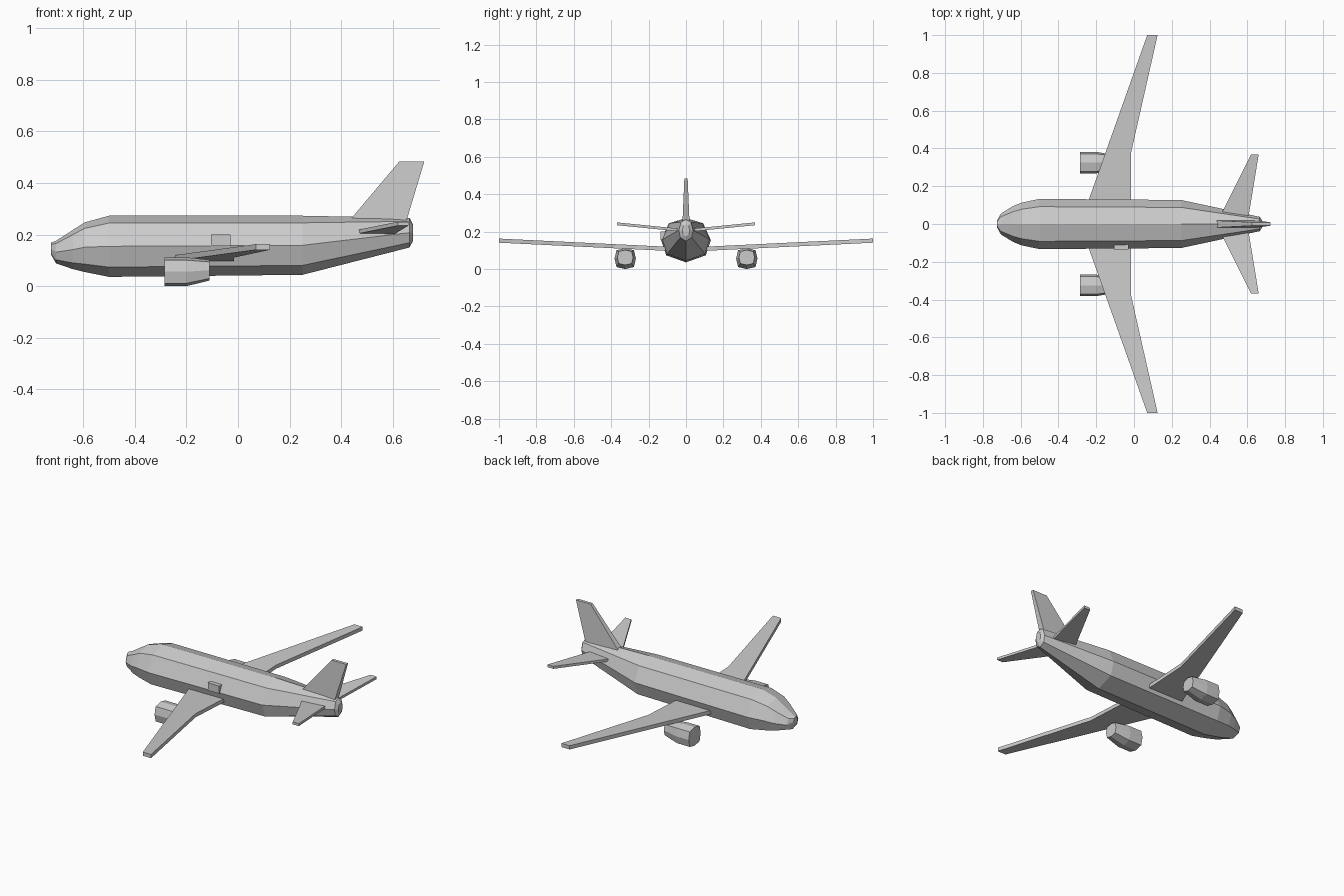
import bpy, bmesh

if "Cube" in bpy.data.objects:
    bpy.data.objects.remove(bpy.data.objects["Cube"])

grey = bpy.data.materials.new("light_grey")
grey.diffuse_color = (0.6, 0.6, 0.6, 1)
grey.use_nodes = True
grey.node_tree.nodes["Principled BSDF"].inputs["Base Color"].default_value = grey.diffuse_color


def skin(name, rings):
    """Bridge a list of equal-length point rings and cap both ends."""
    bm = bmesh.new()
    loops = [[bm.verts.new(p) for p in ring] for ring in rings]
    n = len(loops[0])
    for a, b in zip(loops, loops[1:]):
        for i in range(n):
            j = (i + 1) % n
            bm.faces.new((a[i], a[j], b[j], b[i]))
    bm.faces.new(loops[0])
    bm.faces.new(loops[-1])
    bmesh.ops.recalc_face_normals(bm, faces=bm.faces)
    mesh = bpy.data.meshes.new(name)
    bm.to_mesh(mesh)
    bm.free()
    mesh.materials.append(grey)
    obj = bpy.data.objects.new(name, mesh)
    bpy.context.collection.objects.link(obj)
    return obj


def octagon(x, bottom, top, half, y0=0, upper=(0.69, 0.88), lower=(0.8, 0.16)):
    """Eight-sided section with a vertex at top, bottom and each side."""
    h = top - bottom
    right = [(0, 1), upper, (1, 0.5), lower, (0, 0)]
    shape = right + [(-u, v) for u, v in right[3:0:-1]]
    return [(x, y0 + half * u, bottom + h * v) for u, v in shape]


def blade(name, stations, thick):
    """Flat flying surface across both sides: stations are (y, lead, trail, z)."""
    full = [(-y, a, b, z) for y, a, b, z in stations[:0:-1]] + stations
    t = thick / 2
    skin(name, [[(a, y, z - t), (b, y, z - t), (b, y, z + t), (a, y, z + t)]
                for y, a, b, z in full])


# Fuselage: x, bottom, top, half width
body = [(-0.725, 0.122, 0.168, 0.018), (-0.705, 0.088, 0.176, 0.055),
        (-0.64, 0.066, 0.218, 0.095), (-0.595, 0.055, 0.247, 0.113),
        (-0.5, 0.036, 0.273, 0.133), (0.25, 0.044, 0.273, 0.127),
        (0.665, 0.15, 0.265, 0.038), (0.678, 0.175, 0.24, 0.02)]
skin("fuselage", [octagon(*s) for s in body])

# Main wing and tailplane
blade("main_wing", [(0, -0.285, -0.015, 0.105), (0.13, -0.239, -0.015, 0.11),
                    (0.38, -0.15, -0.015, 0.122), (1.0, 0.07, 0.125, 0.152)], 0.022)
blade("tailplane", [(0, 0.435, 0.6, 0.205), (0.368, 0.62, 0.66, 0.242)], 0.015)

# Tail fin: z, lead, trail, half thickness
skin("tail_fin", [[(a, -t, z), (b, -t, z), (b, t, z), (a, t, z)]
                  for z, a, b, t in [(0.22, 0.403, 0.643, 0.02),
                                     (0.483, 0.625, 0.722, 0.009)]])

# Engines
pod = [(-0.285, 0.0, 0.112, 0.057), (-0.2, 0.0, 0.112, 0.057), (-0.11, 0.022, 0.102, 0.042)]
for side, y0 in (("left", 0.325), ("right", -0.325)):
    skin(side + "_engine", [octagon(*s, y0, (0.82, 0.9), (0.82, 0.1)) for s in pod])

# Side hatch
skin("side_hatch", [[(x, -0.135, 0.155), (x, -0.108, 0.155), (x, -0.108, 0.2), (x, -0.135, 0.2)]
                    for x in (-0.105, -0.03)])
